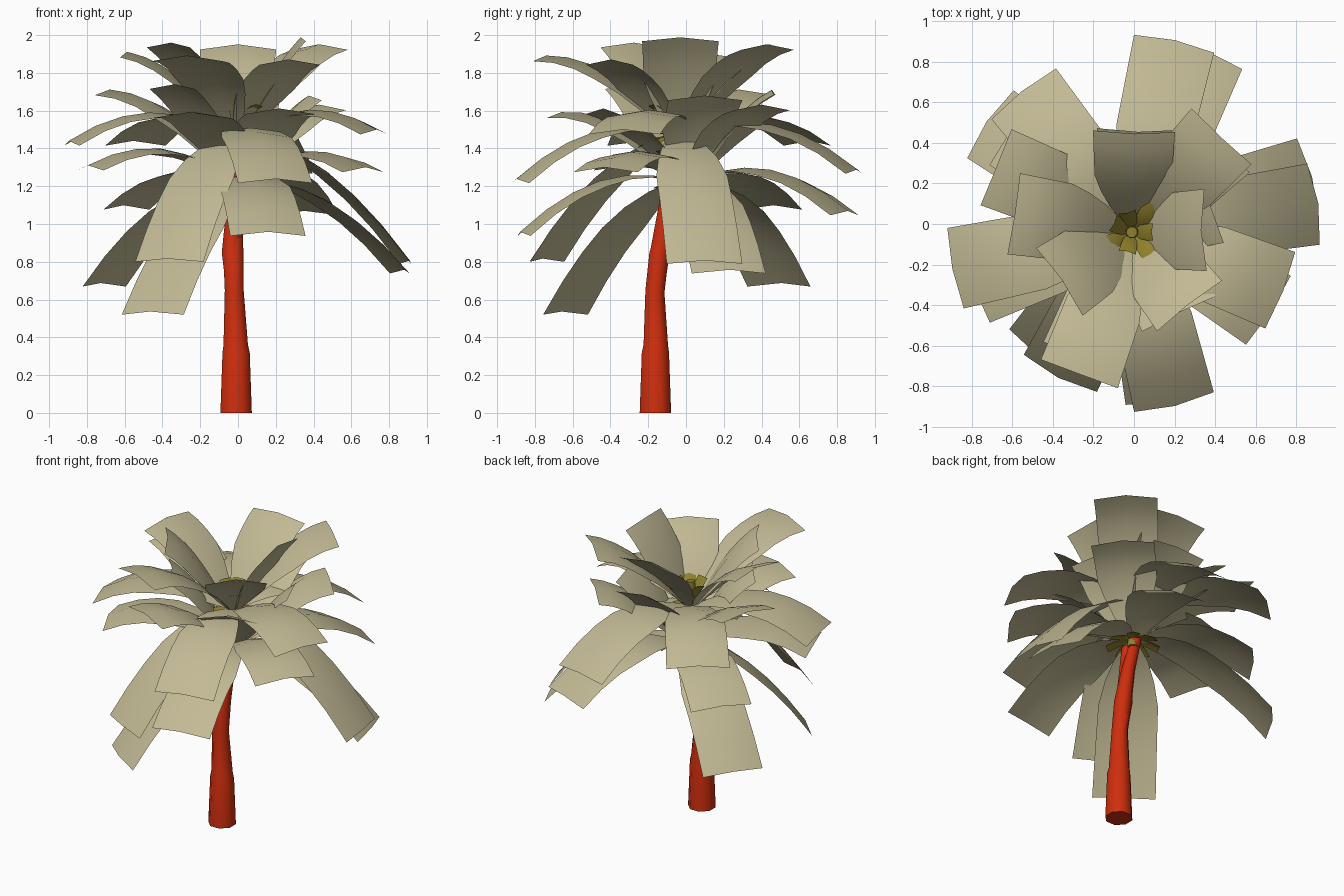
import bpy, math
from mathutils import Vector

if "Cube" in bpy.data.objects:
    bpy.data.objects.remove(bpy.data.objects["Cube"], do_unlink=True)


def material(name, rgb):
    m = bpy.data.materials.new(name)
    m.use_nodes = True
    m.diffuse_color = (*rgb, 1)
    m.node_tree.nodes["Principled BSDF"].inputs["Base Color"].default_value = (*rgb, 1)
    return m


FROND = material("pale frond", (0.54, 0.49, 0.3))
BARK = material("red bark", (0.62, 0.027, 0.004))
HEART = material("olive heart", (0.28, 0.22, 0.025))


def add_mesh(name, verts, faces, mat, angle):
    mesh = bpy.data.meshes.new(name)
    mesh.from_pydata(verts, [], faces)
    mesh.materials.append(mat)
    ob = bpy.data.objects.new(name, mesh)
    bpy.context.collection.objects.link(ob)
    bpy.ops.object.select_all(action='DESELECT')
    ob.select_set(True)
    bpy.context.view_layer.objects.active = ob
    bpy.ops.object.shade_smooth_by_angle(angle=math.radians(angle))


def stem(name, rings, mat=BARK, sides=8):
    """Tube through (x, y, z, radius) rings, capped at both ends."""
    verts, faces = [], []
    for x, y, z, r in rings:
        for i in range(sides):
            a = math.tau * (i + 0.5) / sides
            verts.append((x + r * math.cos(a), y + r * math.sin(a), z))
    for k in range(len(rings) - 1):
        for i in range(sides):
            j = (i + 1) % sides
            a, b = k * sides, (k + 1) * sides
            faces.append((a + i, a + j, b + j, b + i))
    last = (len(rings) - 1) * sides
    faces.append(tuple(reversed(range(sides))))
    faces.append(tuple(range(last, last + sides)))
    add_mesh(name, verts, faces, mat, 50)


def frond(name, base, tip, width=0.405, ridge=0.03, bump=0.3, mat=FROND, steps=6):
    """Arched leaf strip with a raised centre ridge."""
    base, tip = Vector(base), Vector(tip)
    flat = Vector((tip.x - base.x, tip.y - base.y, 0))
    mid = (base + tip) / 2 + Vector((0, 0, bump * flat.length))
    side = Vector((-flat.y, flat.x, 0)).normalized()
    verts, faces = [], []
    for k in range(steps + 1):
        t = k / steps
        p = base * (1 - t) ** 2 + mid * 2 * t * (1 - t) + tip * t * t
        tangent = (mid - base) * (1 - t) + (tip - mid) * t
        up = tangent.cross(side).normalized()
        half = width / 2 * (0.2 + 0.8 * min(1, 2.2 * t) ** 0.7) * (0.88 + 0.12 * t)
        for s in (-1, 0, 1):
            verts.append(p + side * s * half + up * (ridge * min(1, 2 * t) * (0.4 - abs(s))))
    for k in range(steps):
        for i in (0, 1):
            a = 3 * k + i
            faces.append((a, a + 3, a + 4, a + 1))
    add_mesh(name, verts, faces, mat, 60)


# Forked trunk: the main stem leans back to the lower crown, the side stem carries the upper one
stem("trunk", [(-0.01, -0.162, 0, 0.09), (-0.01, -0.162, 0.32, 0.078),
               (-0.012, -0.16, 0.36, 0.07), (-0.02, -0.165, 0.65, 0.054),
               (-0.025, -0.14, 0.85, 0.058), (-0.02, -0.08, 1.06, 0.045),
               (0, 0.02, 1.23, 0.035)])
stem("side_stem", [(-0.015, -0.16, 0.6, 0.045), (-0.035, -0.14, 0.85, 0.055),
                   (-0.02, -0.1, 1.15, 0.038), (-0.01, -0.04, 1.5, 0.03)])

upper, lower = (-0.01, -0.04, 1.47), (0.01, 0.0, 1.23)

# Frond tips of the upper crown
upper_tips = [
    (0.2, 0.9, 1.28), (0.9, 0.1, 0.8), (-0.55, 0.65, 1.43), (0.2, -0.89, 1.23),
    (-0.89, -0.22, 1.43), (-0.37, -0.75, 0.81), (0.73, -0.33, 1.49),
    (0, 0.45, 1.94), (0.43, 0.43, 1.94), (-0.59, 0.05, 1.9), (0.34, -0.03, 1.98),
    (-0.36, -0.28, 1.95), (-0.27, -0.74, 1.88), (0.27, -0.4, 1.86)]
# Frond tips of the lower crown
lower_tips = [
    (0.35, 0.85, 1.06), (0.87, 0.23, 0.75), (-0.72, 0.5, 0.68), (-0.6, 0.46, 1.09),
    (0.16, -0.87, 0.95), (-0.79, -0.3, 1.3), (-0.46, -0.65, 0.53), (0.67, -0.43, 1.29),
    (0.02, 0.46, 1.7), (0.43, 0.4, 1.62), (-0.68, 0.28, 1.7), (0.38, 0.1, 1.67),
    (-0.34, -0.26, 1.73), (-0.26, -0.66, 1.58), (0.22, -0.44, 1.6)]

for label, base, tips in (("upper", upper, upper_tips), ("lower", lower, lower_tips)):
    center = Vector(base)
    for n, tip in enumerate(tips):
        outward = Vector((tip[0] - base[0], tip[1] - base[1], 0)).normalized()
        frond(f"{label}_frond_{n + 1}", center + outward * 0.04, tip)

    # Crown heart: a thin core, a cup of upright leaflets and a flat ring below
    x, y, z = base
    stem(f"{label}_core", [(x, y, z - 0.05, 0.035), (x, y, z + 0.16, 0.028)], HEART)
    for n in range(7):
        a = math.tau * n / 7 + 0.9
        reach = 0.17 if n in (0, 3, 5) else 0.1
        around = Vector((math.cos(a), math.sin(a), 0))
        frond(f"{label}_cup_leaflet_{n + 1}", center, center + around * reach + Vector((0, 0, 0.16)),
              width=0.085, ridge=0.01, mat=HEART, steps=3)
        frond(f"{label}_ring_leaflet_{n + 1}", center, center + around * 0.17 - Vector((0, 0, 0.04)),
              width=0.085, ridge=0.01, bump=0.15, mat=HEART, steps=3)
